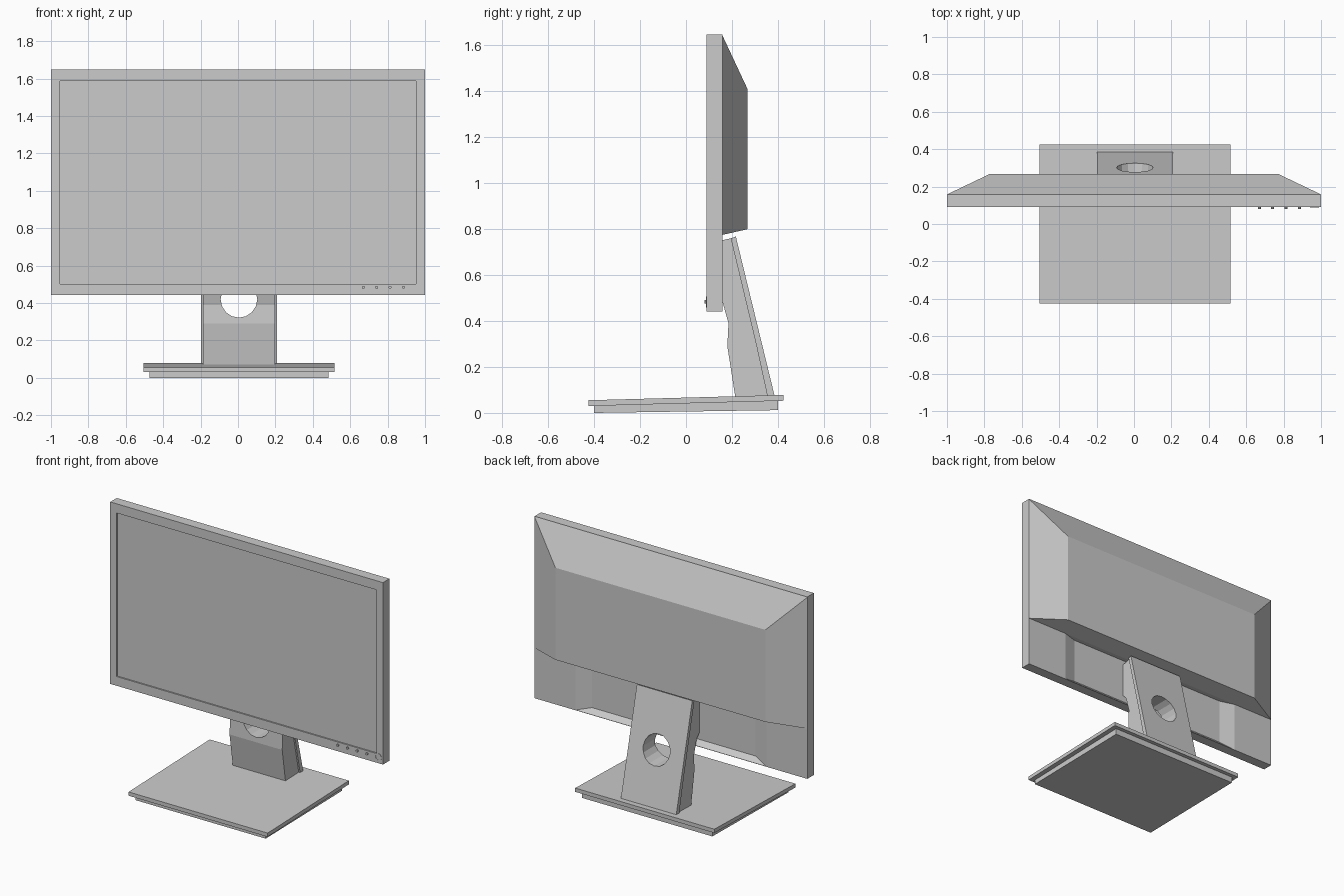
import bpy, bmesh, math

if "Cube" in bpy.data.objects:
    bpy.data.objects.remove(bpy.data.objects["Cube"])


def make(name, bm):
    bmesh.ops.recalc_face_normals(bm, faces=bm.faces)
    mesh = bpy.data.meshes.new(name)
    bm.to_mesh(mesh)
    bm.free()
    ob = bpy.data.objects.new(name, mesh)
    bpy.context.collection.objects.link(ob)
    return ob


def bridge(name, a, b):
    """Closed solid between two matching rings of points."""
    bm = bmesh.new()
    ra = [bm.verts.new(p) for p in a]
    rb = [bm.verts.new(p) for p in b]
    bm.faces.new(ra)
    bm.faces.new(rb)
    n = len(a)
    for i in range(n):
        j = (i + 1) % n
        bm.faces.new((ra[i], ra[j], rb[j], rb[i]))
    return make(name, bm)


def rect(half, y, z0, z1):
    return [(-half, y, z0), (half, y, z0), (half, y, z1), (-half, y, z1)]


def prism(name, profile, x0, x1):
    """Side profile (y, z) extruded along x."""
    return bridge(name, [(x0, y, z) for y, z in profile],
                  [(x1, y, z) for y, z in profile])


def disc(r, y, cx, cz, n):
    return [(cx + r * math.cos(2 * math.pi * i / n), y,
             cz + r * math.sin(2 * math.pi * i / n)) for i in range(n)]


def cut(ob, cutter):
    cutter.hide_render = True
    cutter.hide_viewport = True
    m = ob.modifiers.new("cut", 'BOOLEAN')
    m.operation = 'DIFFERENCE'
    m.solver = 'EXACT'
    m.object = cutter


# Screen frame with sunken display in front and tapered recess low on the back
frame = bridge("screen_frame", rect(1, 0.09, 0.442, 1.648), rect(1, 0.158, 0.442, 1.648))
cut(frame, bridge("display_cutter", rect(0.953, 0.05, 0.503, 1.587),
                  rect(0.953, 0.099, 0.503, 1.587)))
cut(frame, bridge("back_recess_cutter", rect(0.8, 0.188, 0.413, 0.775),
                  rect(0.6, 0.128, 0.475, 0.775)))

# Tapered rear housing
bridge("rear_housing", rect(1, 0.158, 0.775, 1.645), rect(0.77, 0.268, 0.8, 1.41))

# Control buttons and power ring
for i in range(4):
    x = 0.67 + 0.0715 * i
    bridge(f"button_{i + 1}", disc(0.008, 0.081, x, 0.484, 10),
           disc(0.008, 0.092, x, 0.484, 10))
ring = bridge("power_ring", disc(0.024, 0.088, 0.966, 0.483, 16),
              disc(0.024, 0.092, 0.966, 0.483, 16))
cut(ring, bridge("ring_cutter", disc(0.019, 0.08, 0.966, 0.483, 16),
                 disc(0.019, 0.0895, 0.966, 0.483, 16)))

# Stand: front body and back plate, both pierced by the cable hole
CX = 0.005
body = prism("stand_body", [(0.127, 0.745), (0.195, 0.76), (0.305, 0.3), (0.356, 0.065),
                            (0.216, 0.06), (0.18, 0.29), (0.185, 0.39),
                            (0.157, 0.49), (0.127, 0.52)], CX - 0.193, CX + 0.193)
plate = prism("stand_back_plate", [(0.195, 0.76), (0.217, 0.768), (0.388, 0.065),
                                   (0.356, 0.065), (0.305, 0.3)], CX - 0.203, CX + 0.203)
hole = bridge("cable_hole_cutter", disc(0.098, 0.05, CX, 0.42, 16),
              disc(0.098, 0.5, CX, 0.42, 16))
cut(body, hole)
cut(plate, hole)

# Base: slightly tilted top plate over a smaller foot
prism("base_plate", [(-0.425, 0.03), (0.425, 0.053), (0.425, 0.078), (-0.425, 0.055)],
      CX - 0.51, CX + 0.51)
prism("base_foot", [(-0.4, 0.0), (0.4, 0.012), (0.4, 0.054), (-0.4, 0.033)],
      CX - 0.478, CX + 0.478)
